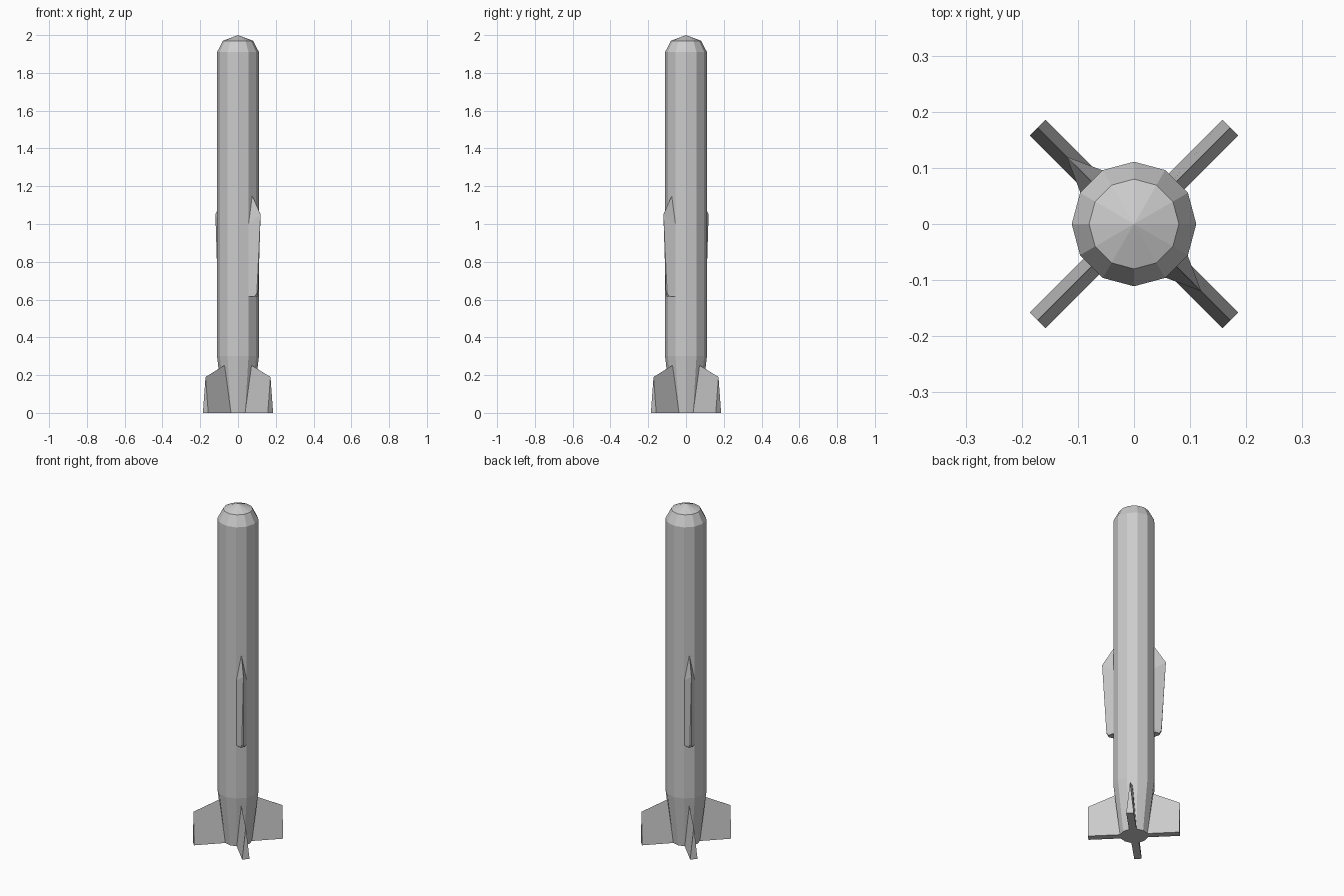
import bpy, bmesh, math
from mathutils import Matrix

if "Cube" in bpy.data.objects:
    bpy.data.objects.remove(bpy.data.objects["Cube"])


def finish(bm, name):
    bmesh.ops.remove_doubles(bm, verts=bm.verts[:], dist=1e-5)
    bmesh.ops.recalc_face_normals(bm, faces=bm.faces[:])
    mesh = bpy.data.meshes.new(name)
    bm.to_mesh(mesh)
    bm.free()
    obj = bpy.data.objects.new(name, mesh)
    bpy.context.collection.objects.link(obj)
    return obj


def loft(name, rings, angle=0.0):
    """Bridge rings of equal length, cap both ends, turn about z."""
    bm = bmesh.new()
    loops = [[bm.verts.new(p) for p in ring] for ring in rings]
    n = len(rings[0])
    for a, b in zip(loops, loops[1:]):
        for i in range(n):
            j = (i + 1) % n
            bm.faces.new((a[i], a[j], b[j], b[i]))
    bm.faces.new(loops[0])
    bm.faces.new(loops[-1])
    bmesh.ops.dissolve_degenerate(bm, dist=1e-5, edges=bm.edges[:])
    bm.transform(Matrix.Rotation(math.radians(angle), 4, 'Z'))
    return finish(bm, name)


def circle(r, z, n=12):
    return [(r * math.cos(math.tau * i / n), r * math.sin(math.tau * i / n), z)
            for i in range(n)]


def blade(root_r, root_t, root_z, tip_r, tip_t, tip_z):
    """Four-point blade section: root and tip half thicknesses."""
    return [(root_r, -root_t, root_z), (tip_r, -tip_t, tip_z),
            (tip_r, tip_t, tip_z), (root_r, root_t, root_z)]


# Twelve-sided body with tapered tail and blunt nose
profile = [(0.075, 0), (0.111, 0.30), (0.111, 1.91), (0.08, 1.97), (0.0002, 2.0)]
loft("body", [circle(r, z) for r, z in profile])

# Four wedge-shaped tail fins, thick at the bottom and sharp on top
for k in range(4):
    loft(f"tail_fin_{k + 1}", [blade(0.06, 0.02, 0, 0.243, 0.02, 0),
                               blade(0.06, 0.0002, 0.27, 0.243, 0.0002, 0.19)],
         45 + 90 * k)

# Two mid-body wings on opposite sides
for k, angle in enumerate((-45, 135)):
    loft(f"wing_{k + 1}", [blade(0.105, 0.029, 0.615, 0.135, 0.010, 0.615),
                           blade(0.105, 0.029, 0.635, 0.146, 0.005, 0.635),
                           blade(0.105, 0.029, 1.00, 0.169, 0.0003, 1.05),
                           blade(0.105, 0.0003, 1.15, 0.107, 0.0003, 1.15)],
         angle)
